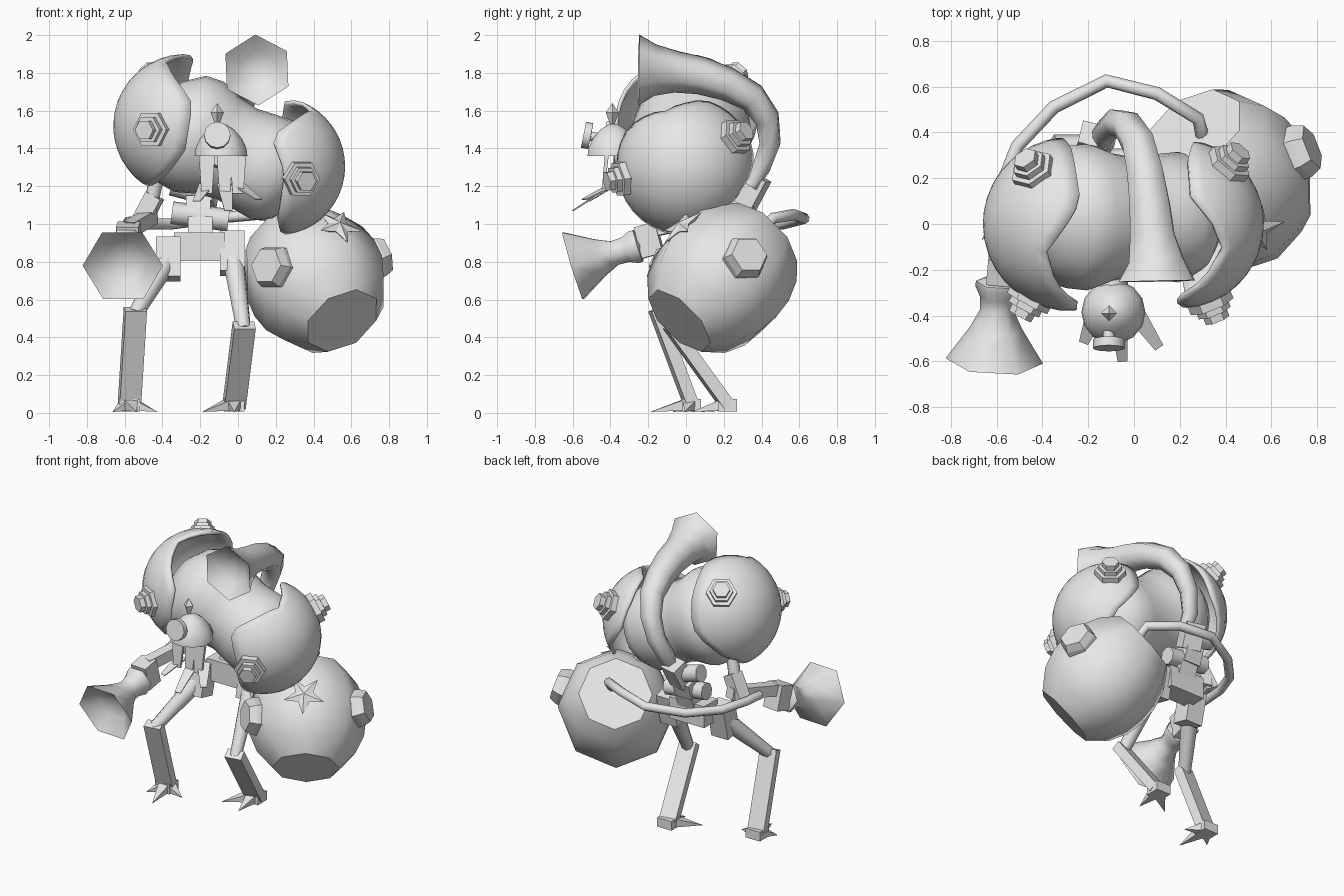
import bpy, bmesh, math
from mathutils import Vector as V

if "Cube" in bpy.data.objects:
    bpy.data.objects.remove(bpy.data.objects["Cube"])

grey = bpy.data.materials.new("plain_grey")
grey.diffuse_color = (0.8, 0.8, 0.8, 1)
grey.use_nodes = True
grey.node_tree.nodes["Principled BSDF"].inputs["Base Color"].default_value = grey.diffuse_color


def finish(name, bm, smooth):
    """smooth is the largest angle, in degrees, that is still shaded smooth (0 = flat)."""
    bmesh.ops.remove_doubles(bm, verts=bm.verts, dist=1e-5)
    bmesh.ops.recalc_face_normals(bm, faces=bm.faces)
    me = bpy.data.meshes.new(name)
    bm.to_mesh(me)
    bm.free()
    me.materials.append(grey)
    ob = bpy.data.objects.new(name, me)
    bpy.context.collection.objects.link(ob)
    if smooth:
        bpy.ops.object.select_all(action='DESELECT')
        ob.select_set(True)
        bpy.context.view_layer.objects.active = ob
        bpy.ops.object.shade_smooth_by_angle(angle=math.radians(smooth))
        for p in me.polygons:          # end caps stay crisp
            if len(p.vertices) > 4:
                for i in p.loop_indices:
                    me.edges[me.loops[i].edge_index].use_edge_sharp = True
    return ob


def sweep(name, pts, radii, sides=8, smooth=50, spin=0.0, aspect=1.0, axis=None, hollow=0.0):
    """Rings of given radii along a path; hollow sinks the end cap inwards."""
    pts = [V(p) for p in pts]
    if not isinstance(radii, (list, tuple)):
        radii = [radii] * len(pts)
    bm = bmesh.new()
    rings, u = [], None
    for i, (p, r) in enumerate(zip(pts, radii)):
        t = V(axis) if axis else pts[min(i + 1, len(pts) - 1)] - pts[max(i - 1, 0)]
        t.normalize()
        if u is None:
            u = V((1, 0, 0)) if abs(t.z) > 0.95 else t.cross(V((0, 0, 1)))
        u = (u - t * u.dot(t)).normalized()
        w = t.cross(u)
        ring = []
        for k in range(sides):
            a = math.tau * k / sides + spin
            ring.append(bm.verts.new(p + u * (r * math.cos(a)) + w * (r * aspect * math.sin(a))))
        rings.append(ring)
    if hollow:      # bowl inside the mouth
        rim = rings[-1]
        for scale, deep in ((0.93, 0.1), (0.55, 0.75), (1e-6, 1.0)):
            rings.append([bm.verts.new(pts[-1] - t * hollow * deep + (v.co - pts[-1]) * scale)
                          for v in rim])
    for a, b in zip(rings, rings[1:]):
        for k in range(sides):
            n = (k + 1) % sides
            bm.faces.new((a[k], a[n], b[n], b[k]))
    if radii[0] > 0:
        bm.faces.new(rings[0])
    if radii[-1] > 0 and not hollow:
        bm.faces.new(rings[-1])
    return finish(name, bm, smooth)


def lathe(name, origin, axis, profile, sides=8, **kw):
    d = V(axis).normalized()
    return sweep(name, [V(origin) + d * t for t, r in profile], [r for t, r in profile],
                 sides, axis=tuple(d), **kw)


def beam(name, a, b, width, depth=None):
    """Square bar from a to b."""
    return sweep(name, [a, b], width * 0.7071, 4, smooth=0, spin=math.pi / 4,
                 aspect=(depth or width) / width)


def dome(name, centre, side, radius, limits):
    """Armour shell opening along x; limits are (azimuth from up to front, polar edge)."""
    bm = bmesh.new()
    table = limits + [(limits[0][0] + 360, limits[0][1])]
    cols, rows = 36, 9
    grid = []
    for c in range(cols):
        az = 360 * c / cols
        for (a0, e0), (a1, e1) in zip(table, table[1:]):
            if a0 <= az <= a1:
                edge = e0 + (e1 - e0) * (az - a0) / (a1 - a0)
        az = math.radians(az)
        col = []
        for r in range(rows + 1):
            th = math.radians(edge) * r / rows
            d = V((side * math.cos(th), -math.sin(th) * math.sin(az), math.sin(th) * math.cos(az)))
            col.append(bm.verts.new(V(centre) + d * radius))
        grid.append(col)
    for c in range(cols):
        a, b = grid[c], grid[(c + 1) % cols]
        for r in range(rows):
            bm.faces.new((a[r], a[r + 1], b[r + 1], b[r]))
    ob = finish(name, bm, 50)
    m = ob.modifiers.new("thickness", 'SOLIDIFY')
    m.thickness, m.offset = 0.02, -1


# Dumbbell torso, tilted down to one side
lathe("torso", (-0.27, 0.03, 1.49), (0.91, 0, -0.41),
      [(-0.22, 0), (-0.2, 0.12), (-0.13, 0.23), (-0.03, 0.31), (0.07, 0.32), (0.18, 0.28),
       (0.29, 0.262), (0.4, 0.275), (0.51, 0.285), (0.6, 0.235), (0.67, 0.13), (0.69, 0)], 24)

# Shoulder armour
LC, RC = V((-0.28, 0, 1.52)), V((0.197, 0, 1.305))
dome("left_shoulder_shell", LC, -1, 0.38,
     [(0, 88), (20, 74), (45, 80), (72, 96), (110, 90), (145, 69), (180, 54),
      (220, 51), (250, 66), (272, 84), (300, 91), (345, 97)])
dome("right_shoulder_shell", RC, 1, 0.37,
     [(0, 66), (20, 58), (45, 72), (65, 93), (95, 82), (140, 88), (165, 85), (185, 70),
      (215, 53), (250, 60), (280, 80), (310, 84), (340, 82)])
for name, c, d in (("left_front_bolt", LC, (-0.47, -0.87, -0.05)),
                   ("left_back_bolt", LC, (-0.43, 0.63, 0.65)),
                   ("right_front_bolt", RC, (0.36, -0.9, -0.17)),
                   ("right_back_bolt", RC, (0.56, 0.67, 0.4))):
    lathe(name, c + V(d).normalized() * 0.35, d,
          [(0, 0.1), (0.045, 0.1), (0.046, 0.075), (0.075, 0.075), (0.076, 0.055), (0.11, 0.055)],
          6, smooth=0)

# Small head with eye, spike and chin flaps
lathe("head", (-0.09, -0.385, 1.36), (0, 0, 1),
      [(0, 0.14), (0.04, 0.135), (0.09, 0.112), (0.14, 0.07), (0.165, 0.03), (0.17, 0)], 14)
lathe("head_spike", (-0.11, -0.39, 1.53), (0, 0, 1),
      [(0, 0.012), (0.06, 0.035), (0.11, 0)], 4, smooth=0)
lathe("eye", (-0.11, -0.43, 1.45), (0, -1, 0.2),
      [(0, 0.025), (0.075, 0.025), (0.076, 0.07), (0.115, 0.07)], 12)
sweep("neck", [(-0.1, -0.2, 1.36), (-0.09, -0.38, 1.37)], 0.07, 8)
for i, (x0, x1, y1, z1) in enumerate(((-0.165, -0.22, -0.52, 1.12), (-0.07, -0.05, -0.6, 1.07),
                                      (0.0, 0.11, -0.54, 1.13))):
    sweep("chin_strip_%d" % (i + 1), [(x0, -0.42, 1.36), (x0, -0.44, 1.16)], [0.06, 0.04], 4,
          smooth=0, spin=math.pi / 4, aspect=0.25)
    sweep("chin_blade_%d" % (i + 1), [(x0, -0.38, 1.21), (x1, y1, z1)], [0.06, 0.03], 4,
          smooth=0, spin=math.pi / 4, aspect=0.12)

# Big exhaust horn curling over the back
sweep("exhaust_horn",
      [(-0.13, 0.34, 1.2), (-0.13, 0.4, 1.3), (-0.08, 0.445, 1.43), (-0.03, 0.43, 1.56),
       (0.02, 0.35, 1.67), (0.05, 0.22, 1.74), (0.07, 0.08, 1.785), (0.08, -0.05, 1.805),
       (0.098, -0.16, 1.814), (0.1, -0.25, 1.815)],
      [0.045, 0.055, 0.062, 0.07, 0.08, 0.09, 0.1, 0.11, 0.135, 0.188], 6, smooth=65,
      hollow=0.1)

# Right arm: heavy bulb hand
A = V((0.28, -0.43, -0.43)).normalized()
B = V((0.405, 0.19, 0.713))
lathe("bulb_hand", B, A,
      [(-0.34, 0.235), (-0.24, 0.315), (-0.12, 0.362), (0, 0.376), (0.12, 0.365), (0.24, 0.315),
       (0.35, 0.215)], 8, smooth=55)
for name, d in (("bulb_outer_knob", (0.92, 0.36, 0.31)), ("bulb_inner_knob", (-0.6, -0.76, 0.16))):
    lathe(name, B + V(d).normalized() * 0.27, d,
          [(0, 0.125), (0.1, 0.12), (0.15, 0.1)], 6, smooth=0)
sweep("right_upper_arm", [(0.24, 0.1, 1.25), (0.3, 0.12, 0.98)], 0.04)

# Star stud on the bulb
n = V((0.33, -0.56, 0.72)).normalized()
u = V((1, 0, -0.4)).normalized()
u = (u - n * u.dot(n)).normalized()
w = n.cross(u)
c = B + n * 0.375
bm = bmesh.new()
ring = []
for k in range(10):
    a, r = math.pi / 2 + math.tau * k / 10, (0.06 if k % 2 else 0.135)
    ring.append(bm.verts.new(c + (u * math.cos(a) + w * math.sin(a)) * r))
for apex in (bm.verts.new(c + n * 0.025), bm.verts.new(c - n * 0.05)):
    for k in range(10):
        bm.faces.new((ring[k], ring[(k + 1) % 10], apex))
finish("bulb_star", bm, 0)

# Left arm: joints, wrist and trumpet hand
sweep("left_upper_arm", [(-0.38, 0.08, 1.38), (-0.44, 0.1, 1.2), (-0.47, 0.12, 1.06)],
      [0.04, 0.04, 0.04])
beam("left_elbow", (-0.44, 0.11, 1.15), (-0.52, 0.13, 1.0), 0.09)
beam("left_forearm", (-0.46, 0.17, 1.04), (-0.58, -0.18, 0.97), 0.075)
beam("left_wrist", (-0.575, -0.14, 0.93), (-0.585, -0.25, 0.9), 0.12, 0.17)
lathe("trumpet_hand", (-0.59, -0.235, 0.89), (-0.02, -0.36, -0.11),
      [(0, 0.05), (0.02, 0.1), (0.045, 0.1), (0.09, 0.078), (0.15, 0.075), (0.23, 0.115),
       (0.38, 0.213)], 6, smooth=65, hollow=0.12)

# Hose from the bulb to the forearm
sweep("hose", [(0.3, 0.38, 0.95), (0.28, 0.46, 1.03), (0.1, 0.57, 1.05), (-0.12, 0.625, 1.03),
               (-0.35, 0.51, 1.0), (-0.51, 0.34, 1.0), (-0.58, 0.16, 1.01), (-0.57, 0.0, 0.99)],
      0.03)

# Spine blocks with cross cylinders
beam("upper_spine", (-0.17, 0.39, 1.25), (-0.19, 0.31, 1.1), 0.13, 0.11)
for i, (x, y, z) in enumerate(((-0.21, 0.29, 1.07), (-0.2, 0.24, 0.96))):
    beam("spine_block_%d" % (i + 1), (x, y + 0.02, z + 0.06), (x, y - 0.02, z - 0.05), 0.13, 0.12)
for i, (x0, x1, y, z) in enumerate(((-0.35, -0.2, 0.33, 1.19), (-0.35, -0.05, 0.27, 1.04))):
    sweep("spine_cylinder_%d" % (i + 1), [(x0, y, z + 0.02), (x1, y, z - 0.02)], 0.06, 8)
beam("pelvis", (-0.34, 0.21, 0.88), (-0.07, 0.21, 0.88), 0.15)

# Legs: hip block, thigh, shin and clawed foot
for side, hip, knee, ankle, claws in (
        ("left", (-0.37, 0.12, 0.82), (-0.545, -0.15, 0.52), (-0.575, 0.03, 0.04),
         ((-0.09, -0.1), (0.04, -0.22), (0.15, -0.04))),
        ("right", (-0.03, 0.2, 0.85), (0.03, -0.07, 0.44), (-0.02, 0.22, 0.04),
         ((-0.17, -0.14), (0.0, -0.19)))):
    h, k, a = V(hip), V(knee), V(ankle)
    beam(side + "_hip", h + V((0, 0.02, 0.1)), h - V((0, 0.03, 0.11)), 0.13, 0.13)
    sweep(side + "_thigh", [h, h.lerp(k, 0.5), k], [0.06, 0.05, 0.04])
    beam(side + "_shin", k + (k - a).normalized() * 0.03, a, 0.115, 0.065)
    beam(side + "_foot", a + V((0, 0.05, 0)), a - V((0, 0.05, 0)), 0.11, 0.065)
    for j, (dx, dy) in enumerate(claws):
        sweep("%s_claw_%d" % (side, j + 1), [a + V((dx, dy, 0)) * 0.2, a + V((dx, dy, -0.035))],
              [0.05, 0], 4, smooth=0, spin=math.pi / 4, aspect=0.8)
